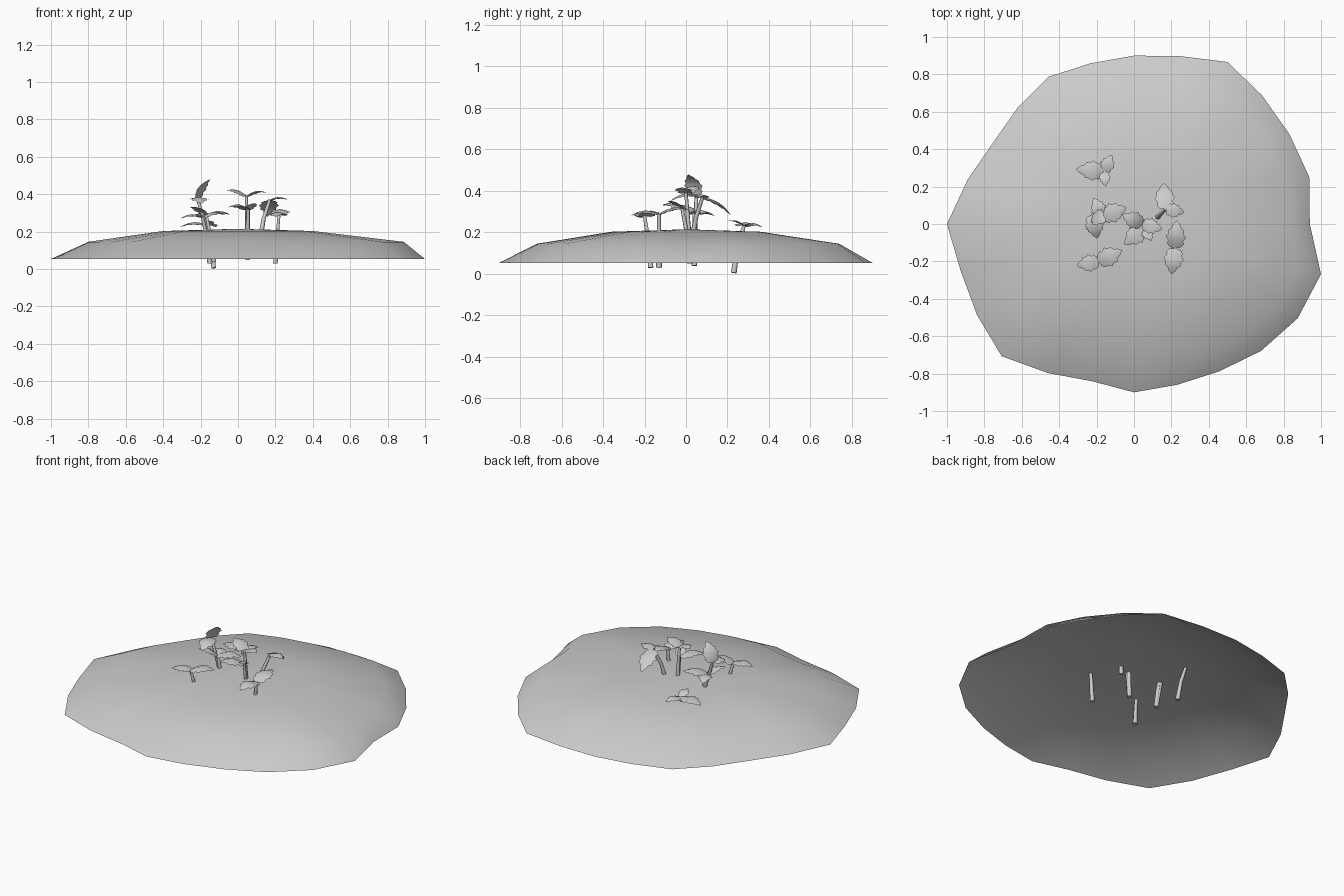
import bpy
import bmesh
import math
from mathutils import Vector

default_cube = bpy.data.objects.get("Cube")
if default_cube:
    bpy.data.objects.remove(default_cube, do_unlink=True)

GREY = (0.6, 0.6, 0.6, 1)
grey = bpy.data.materials.new("plain_grey")
grey.use_nodes = True
grey.diffuse_color = GREY
grey.node_tree.nodes["Principled BSDF"].inputs["Base Color"].default_value = GREY


def add_object(name, data):
    data.materials.append(grey)
    part = bpy.data.objects.new(name, data)
    bpy.context.collection.objects.link(part)


def add_mesh(name, bm):
    for face in bm.faces:
        face.smooth = True
    mesh = bpy.data.meshes.new(name)
    bm.to_mesh(mesh)
    bm.free()
    add_object(name, mesh)


# Ground mound: rim radii in percent at even angles, counter-clockwise from +x
RIM = [94, 97, 96, 97, 100, 93, 90, 89, 91, 88, 87, 92,
       100, 96, 97, 100, 92, 87, 90, 89, 91, 96, 101, 103.5]


def mound_ring(bm, scale, height, steepness=0):
    """One closed ring of the mound; steepness pushes its +x side outwards."""
    ring = []
    for step, percent in enumerate(RIM):
        angle = math.tau * step / len(RIM)
        push = steepness * max(0, math.cos(angle))
        radius = percent / 100 * (scale + push)
        ring.append(bm.verts.new((radius * math.cos(angle),
                                  radius * math.sin(angle), height)))
    return ring


def build_mound():
    bm = bmesh.new()
    rim = mound_ring(bm, 1, .053)
    bank = mound_ring(bm, .8, .145, steepness=.09)
    crown = mound_ring(bm, .4, .203)
    summit = bm.verts.new((0, 0, .215))
    # Negative indices close each ring; the underside stays open
    for lower, upper in ((rim, bank), (bank, crown)):
        for i in range(len(RIM)):
            bm.faces.new((lower[i - 1], lower[i], upper[i], upper[i - 1]))
    for i in range(len(RIM)):
        bm.faces.new((crown[i - 1], crown[i], summit))
    add_mesh("ground_mound", bm)


# Leaf: lobed blade folded along its midrib, as (distance along, half width)
LOBES = [(0, .03), (.04, .28), (.18, .42), (.25, .35), (.42, .5),
         (.49, .39), (.66, .38), (.71, .25), (.85, .18), (1, 0)]


def build_leaf(name, base, heading, reach, rise):
    angle = math.radians(heading)
    along = Vector((reach * math.cos(angle), reach * math.sin(angle), rise))
    side = Vector((-math.sin(angle), math.cos(angle), 0))
    normal = along.cross(side).normalized()
    width = min(along.length * .8, .11)
    bm = bmesh.new()
    rows = []
    for distance, half in LOBES:
        bulge = width * .18 * math.sin(math.pi * distance)
        middle = base + along * distance + normal * bulge
        spread = side * half * width
        droop = normal * half * width * .25
        points = (middle - spread - droop, middle, middle + spread - droop)
        rows.append([bm.verts.new(point) for point in points])
    for near, far in zip(rows, rows[1:]):
        for i in range(len(near) - 1):
            bm.faces.new((near[i], far[i], far[i + 1], near[i + 1]))
    bmesh.ops.remove_doubles(bm, verts=bm.verts, dist=.0001)
    add_mesh(name, bm)


# Stem: thin tapering tube that starts upright and leans towards its tip
def build_stem(name, foot, tip):
    bend = foot.lerp(tip, .5)
    bend.x = foot.x + (tip.x - foot.x) * .35
    bend.y = foot.y + (tip.y - foot.y) * .35
    curve = bpy.data.curves.new(name, "CURVE")
    curve.dimensions = "3D"
    curve.bevel_depth = .014
    curve.bevel_resolution = 1
    curve.use_fill_caps = True
    spline = curve.splines.new("POLY")
    spline.points.add(2)
    for point, position, taper in zip(spline.points, (foot, bend, tip), (1, .8, .6)):
        point.co = (*position, 1)
        point.radius = taper
    add_object(name, curve)


def build_sprout(name, foot, tip, leaves):
    """Leaves are (heading in degrees, horizontal reach, rise) from the tip."""
    foot, tip = Vector(foot), Vector(tip)
    build_stem(name + "_stem", foot, tip)
    for number, leaf in enumerate(leaves, start=1):
        build_leaf(f"{name}_leaf_{number}", tip, *leaf)


build_mound()

# Low sprouts around the edge of the clump
build_sprout("back_sprout", foot=(-.13, .23, .005), tip=(-.16, .28, .235),
             leaves=[(175, .15, -.01), (65, .1, -.01), (-85, .08, .02)])
build_sprout("front_sprout", foot=(-.15, -.17, .03), tip=(-.19, -.2, .28),
             leaves=[(190, .12, -.01), (25, .14, .01)])
build_sprout("side_sprout", foot=(.2, -.13, .03), tip=(.22, -.13, .29),
             leaves=[(86, .15, .02), (-98, .14, -.01)])

# Tall sprout with a lower branch
build_sprout("tall_sprout", foot=(-.13, .04, .04), tip=(-.22, .05, .38),
             leaves=[(-30, .08, .1), (-80, .13, -.03)])
build_sprout("tall_sprout_branch", foot=(-.13, .04, .04), tip=(-.17, .04, .29),
             leaves=[(20, .14, 0), (220, .11, .04), (115, .11, -.01)])

# Middle sprout with a lower branch and a leaning one
build_sprout("middle_sprout", foot=(.05, .02, .05), tip=(.045, 0, .39),
             leaves=[(155, .12, .03), (-15, .11, .02)])
build_sprout("middle_sprout_branch", foot=(.05, .02, .05), tip=(.055, -.02, .32),
             leaves=[(-140, .14, .01), (-60, .08, .03)])
build_sprout("leaning_sprout", foot=(.12, .03, .17), tip=(.17, .08, .37),
             leaves=[(95, .14, -.09), (-10, .1, 0)])
